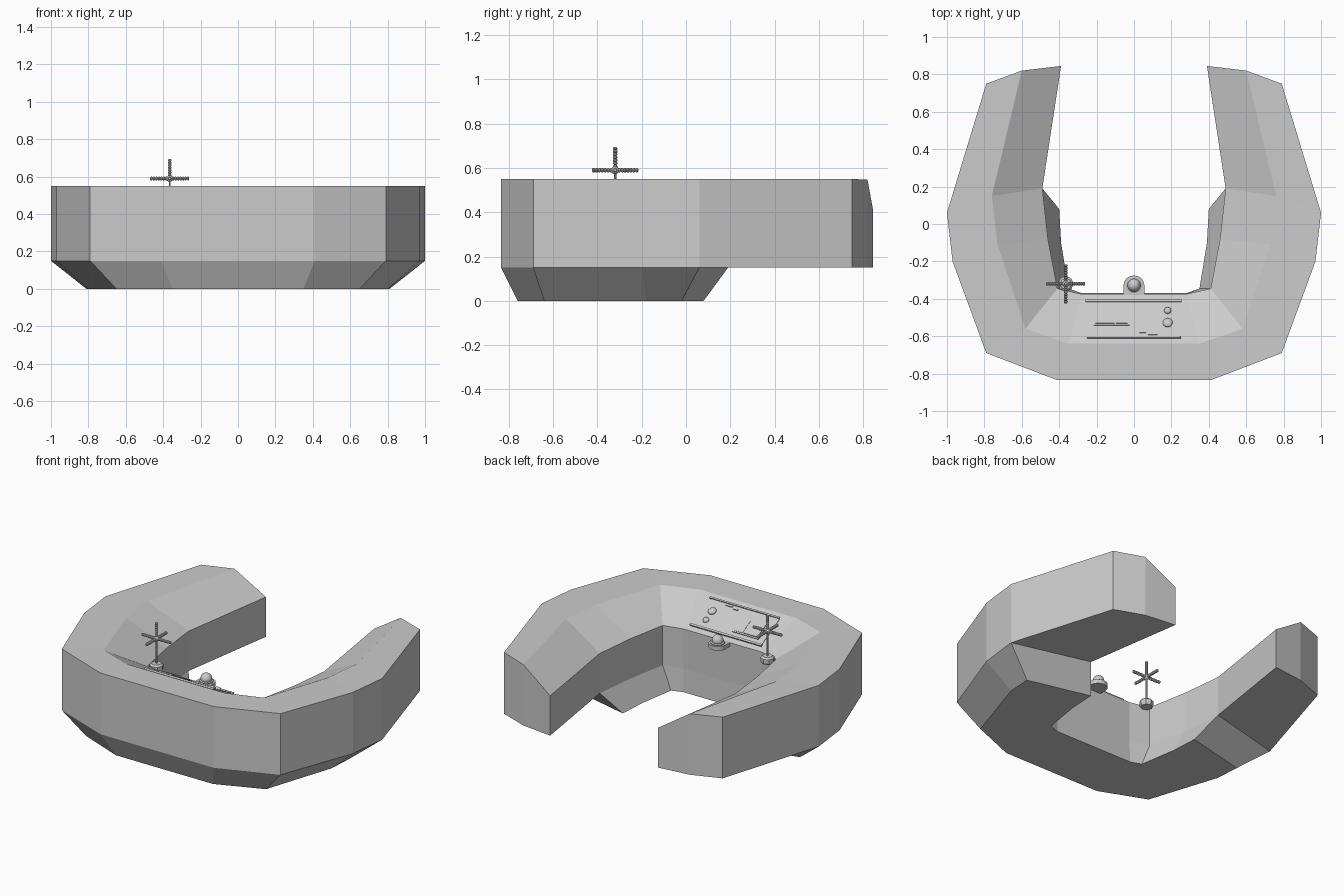
import bpy, bmesh
from math import atan2, cos, sin, pi, radians
from mathutils import Matrix, Vector

if "Cube" in bpy.data.objects:
    bpy.data.objects.remove(bpy.data.objects["Cube"])


def finish(name, bm, matrix=None, smooth=False):
    bmesh.ops.recalc_face_normals(bm, faces=bm.faces)
    mesh = bpy.data.meshes.new(name)
    bm.to_mesh(mesh)
    bm.free()
    ob = bpy.data.objects.new(name, mesh)
    bpy.context.collection.objects.link(ob)
    if matrix:
        mesh.transform(matrix)
    if smooth:
        bpy.ops.object.select_all(action='DESELECT')
        bpy.context.view_layer.objects.active = ob
        ob.select_set(True)
        bpy.ops.object.shade_smooth_by_angle(angle=radians(35))
    return ob


def prism(name, outline, z0, z1, matrix=None, smooth=False):
    bm = bmesh.new()
    face = bm.faces.new([bm.verts.new((x, y, z0)) for x, y in outline])
    ext = bmesh.ops.extrude_face_region(bm, geom=[face])['geom']
    bmesh.ops.translate(bm, vec=(0, 0, z1 - z0),
                        verts=[v for v in ext if isinstance(v, bmesh.types.BMVert)])
    # keep the underside so the solid stays closed
    if not face.is_valid:
        bm.faces.new([v for v in bm.verts if abs(v.co.z - z0) < 1e-6])
    return finish(name, bm, matrix, smooth)


def lathe(name, profile, sides, matrix=None, smooth=True):
    bm = bmesh.new()
    rings = [[bm.verts.new((r * cos(2 * pi * i / sides), r * sin(2 * pi * i / sides), z))
              for i in range(sides)] for r, z in profile]
    for a, b in zip(rings, rings[1:]):
        for i in range(sides):
            j = (i + 1) % sides
            bm.faces.new((a[i], a[j], b[j], b[i]))
    bm.faces.new(rings[0])
    bm.faces.new(rings[-1])
    return finish(name, bm, matrix, smooth)


# Console body: cross-sections around the U (outer, rim, inner, foot inner, foot outer)
SECTIONS = [
    ((.41, -.835), (.35, -.64), (.28, -.375), (.28, -.37), (.35, -.76)),
    ((.79, -.69), (.58, -.56), (.41, -.345), (.35, -.345), (.65, -.64)),
    ((.97, -.20), (.73, -.11), (.46, -.08), (.39, -.10), (.80, -.18)),
    ((1.0, .06), (.76, .15), (.49, .19), (.40, .08), (.81, -.02)),
    ((.79, .75), (.60, .82), (.39, .845)),
]
bm = bmesh.new()
stations = []
for sx, secs in ((-1, SECTIONS[::-1]), (1, SECTIONS)):
    for s in secs:
        pts = [(*s[0], .55), (*s[1], .548), (*s[2], .41), (*s[2], .15), (*s[0], .15)]
        if len(s) > 3:
            pts[4:4] = [(*s[3], 0), (*s[4], 0)]
        else:
            pts[4:4] = [(*s[1], .15)]
        stations.append([bm.verts.new((sx * x, y, z)) for x, y, z in pts])
for a, b in zip(stations, stations[1:]):
    if len(a) == len(b):
        for i in range(7):
            j = (i + 1) % 7
            bm.faces.new((a[i], a[j], b[j], b[i]))
    else:
        foot, tip = (a, b) if len(a) == 7 else (b, a)
        for i in range(3):
            bm.faces.new((foot[i], foot[i + 1], tip[i + 1], tip[i]))
        bm.faces.new((foot[6], foot[0], tip[0], tip[5]))
        bm.faces.new((foot[3], foot[6], tip[5], tip[4], tip[3]))
        bm.faces.new(foot[3:7])
        bm.faces.new((tip[0], tip[1], tip[4], tip[5]))
        bm.faces.new((tip[1], tip[2], tip[3], tip[4]))
finish("console_body", bm)

# Tilted frame of the control panel: origin on the rim, y running down the slope
tilt = atan2(-.138, .265)
PANEL = Matrix.Translation((0, -.64, .548)) @ Matrix.Rotation(tilt, 4, 'X')


def slab(name, x0, x1, y0, y1, z0, z1):
    v0, v1 = ((y + .64) / cos(tilt) for y in (y0, y1))
    prism(name, [(x0, v0), (x1, v0), (x1, v1), (x0, v1)], z0, z1, PANEL)


slab("panel_plate", -.255, .24, -.605, -.41, -.01, .003)
slab("panel_rail_upper", -.25, .25, -.612, -.603, -.01, .010)
slab("panel_rail_lower", -.26, .255, -.418, -.406, -.01, .010)
slab("screen_frame", -.215, -.025, -.545, -.442, 0, .008)
slab("screen", -.205, -.105, -.535, -.45, 0, .014)
slab("screen_key_block", -.095, -.035, -.535, -.45, 0, .010)
slab("slot_left", .03, .065, -.585, -.578, 0, .009)
slab("slot_right", .075, .125, -.595, -.588, 0, .009)
for name, y, r in (("small_knob", -.465, .019), ("large_knob", -.53, .026)):
    at = PANEL @ Matrix.Translation((.18, (y + .64) / cos(tilt), 0))
    lathe(name, [(r, 0), (r, .008), (r * .8, .014), (r * .4, .018)], 16, at)

# Rounded tab with a ball at the middle of the inner edge
tab = [(-.055, -.39), (.055, -.39)] + [
    (.055 * cos(i * pi / 8), -.325 + .05 * sin(i * pi / 8)) for i in range(9)]
prism("ball_tab", tab, .385, .412)
lathe("ball_collar", [(.042, .41), (.042, .418), (.036, .422)], 20,
      Matrix.Translation((0, -.327, 0)))
bm = bmesh.new()
bmesh.ops.create_uvsphere(bm, u_segments=20, v_segments=12, radius=.035)
finish("control_ball", bm, Matrix.Translation((0, -.327, .43)), True)

# Six-armed beaded ornament on a post in the left inner corner
HUB = Vector((-.365, -.32, .59))
lathe("ornament_base", [(.036, .385), (.042, .395), (.042, .42), (.03, .43)], 8,
      Matrix.Translation((HUB.x, HUB.y, 0)), False)
lathe("ornament_post", [(.005, .42), (.005, .59)], 8, Matrix.Translation((HUB.x, HUB.y, 0)))
bm = bmesh.new()
bmesh.ops.create_uvsphere(bm, u_segments=12, v_segments=8, radius=.018)
finish("ornament_hub", bm, Matrix.Translation(HUB), True)
beads = [(.006, .01)]
for i in range(7):
    z = .012 + i * .0133
    beads += [(.010, z + .003), (.010, z + .009), (.006, z + .0125)]
for i, d in enumerate(((1, 0, 0), (-1, 0, 0), (0, 1, 0), (0, -1, 0), (0, 0, 1))):
    turn = Vector(d).to_track_quat('Z', 'Y').to_matrix().to_4x4()
    lathe(f"ornament_arm_{i + 1}", beads, 8, Matrix.Translation(HUB) @ turn)
